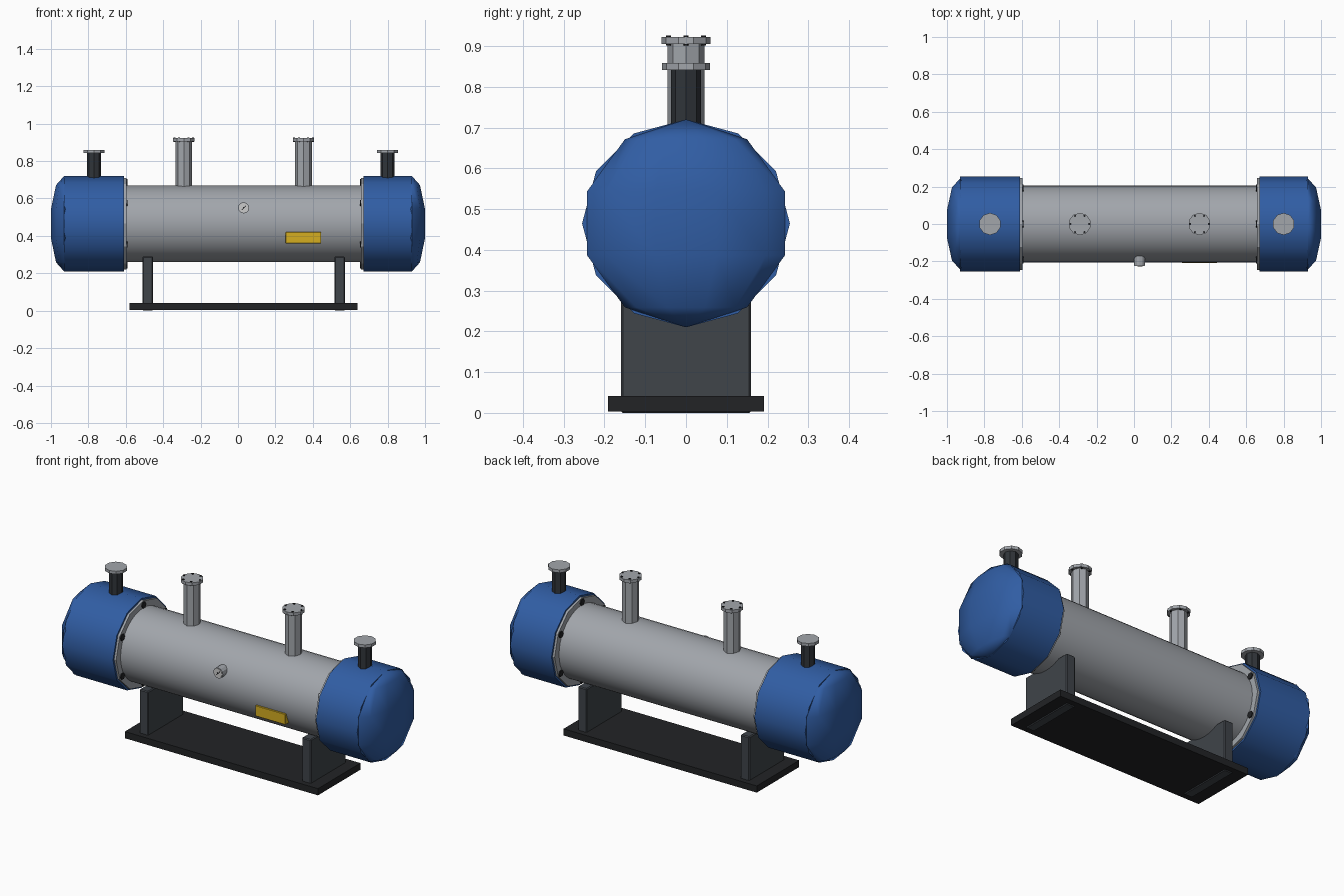
import bpy
from math import pi, cos, sin, radians

if "Cube" in bpy.data.objects:
    bpy.data.objects.remove(bpy.data.objects["Cube"])

CZ = 0.465  # height of the vessel axis


def material(name, rgb):
    m = bpy.data.materials.new(name)
    m.diffuse_color = (*rgb, 1)
    m.use_nodes = True
    m.node_tree.nodes["Principled BSDF"].inputs["Base Color"].default_value = m.diffuse_color
    return m


BLUE = material("blue_paint", (0.03, 0.11, 0.37))
DARK = material("dark_pipe", (0.03, 0.035, 0.042))
SADDLE = material("saddle_grey", (0.05, 0.058, 0.068))
BLACK = material("base_black", (0.016, 0.017, 0.019))
GOLD = material("gold_plate", (0.66, 0.42, 0.015))
STEEL = material("steel", (0.36, 0.38, 0.41))
WHITE = material("dial_white", (0.8, 0.8, 0.78))


def finish(name, mat, smooth=None):
    o = bpy.context.object
    o.name = name
    o.data.materials.append(mat)
    if smooth:
        bpy.ops.object.transform_apply(location=False, rotation=True, scale=True)
        bpy.ops.object.shade_smooth_by_angle(angle=radians(smooth))
    return o


def cyl(name, axis, a, b, centre, r, n, mat, smooth=None):
    """Cylinder from a to b along an axis; centre gives the other two coordinates."""
    loc = list(centre)
    loc.insert("xyz".index(axis), (a + b) / 2)
    rot = {"x": (0, pi / 2, 0), "y": (pi / 2, 0, 0), "z": (0, 0, 0)}[axis]
    bpy.ops.mesh.primitive_cylinder_add(vertices=n, radius=r, depth=b - a,
                                        location=loc, rotation=rot)
    return finish(name, mat, smooth)


def box(name, x, y, z, mat, bevel=0):
    bpy.ops.mesh.primitive_cube_add(size=1, location=[sum(p) / 2 for p in (x, y, z)])
    o = bpy.context.object
    o.scale = [p[1] - p[0] for p in (x, y, z)]
    bpy.ops.object.transform_apply(location=False, rotation=False, scale=True)
    if bevel:
        m = o.modifiers.new("edge", "BEVEL")
        m.width = bevel
        m.segments = 1
    return finish(name, mat)


# Main shell
cyl("shell", "x", -0.62, 0.68, (0, CZ), 0.205, 40, STEEL, 35)

# End heads with faceted domes, body flanges and bolts
for side, s, inner, outer in (("left", -1, -0.61, -0.93), ("right", 1, 0.67, 0.93)):
    cyl(side + "_head", "x", min(inner, outer), max(inner, outer), (0, CZ), 0.255, 12, BLUE, 35)
    bpy.ops.mesh.primitive_uv_sphere_add(segments=10, ring_count=5, location=(outer, 0, CZ))
    bpy.context.object.scale = (0.077, 0.255, 0.255)
    finish(side + "_dome", BLUE, 60)
    face = inner - s * 0.013
    cyl(side + "_body_flange", "x", min(inner, face), max(inner, face), (0, CZ), 0.245, 12, STEEL)
    tip = face - s * 0.006
    for i in range(6):
        t = pi / 6 + i * pi / 3
        cyl(f"{side}_body_bolt_{i + 1}", "x", min(inner, tip), max(inner, tip),
            (0.222 * cos(t), CZ + 0.222 * sin(t)), 0.019, 6, BLACK)

# Tall shell nozzles with bolted flanges
for side, x in (("left", -0.29), ("right", 0.35)):
    cyl(side + "_shell_nozzle", "z", 0.64, 0.91, (x, 0), 0.045, 8, STEEL)
    cyl(side + "_shell_nozzle_flange", "z", 0.905, 0.922, (x, 0), 0.06, 10, STEEL)
    for i in range(6):
        t = i * pi / 3
        cyl(f"{side}_nozzle_bolt_{i + 1}", "z", 0.901, 0.926,
            (x + 0.05 * cos(t), 0.05 * sin(t)), 0.006, 6, BLACK)

# Short dark head nozzles
for side, x in (("left", -0.77), ("right", 0.80)):
    cyl(side + "_head_nozzle", "z", 0.69, 0.845, (x, 0), 0.037, 8, DARK)
    cyl(side + "_head_nozzle_flange", "z", 0.842, 0.859, (x, 0), 0.059, 10, STEEL)

# Saddles and base plate
for side, x in (("left", -0.483), ("right", 0.543)):
    box(side + "_saddle", (x - 0.028, x + 0.028), (-0.16, 0.16), (0, 0.29), SADDLE, 0.005)
box("base_plate", (-0.58, 0.638), (-0.191, 0.191), (0.004, 0.042), BLACK)

# Name plate, left blank
box("name_plate", (0.255, 0.445), (-0.208, -0.175), (0.36, 0.421), GOLD, 0.002)

# Dial gauge with needle
cyl("gauge_case", "y", -0.222, -0.17, (0.03, 0.55), 0.03, 12, STEEL)
cyl("gauge_dial", "y", -0.224, -0.22, (0.03, 0.55), 0.026, 12, WHITE)
cyl("gauge_hub", "y", -0.227, -0.222, (0.03, 0.55), 0.004, 8, BLACK)
needle = box("gauge_needle", (0.016, 0.048), (-0.226, -0.223), (0.548, 0.552), BLACK)
needle.rotation_euler[1] = -radians(45)
